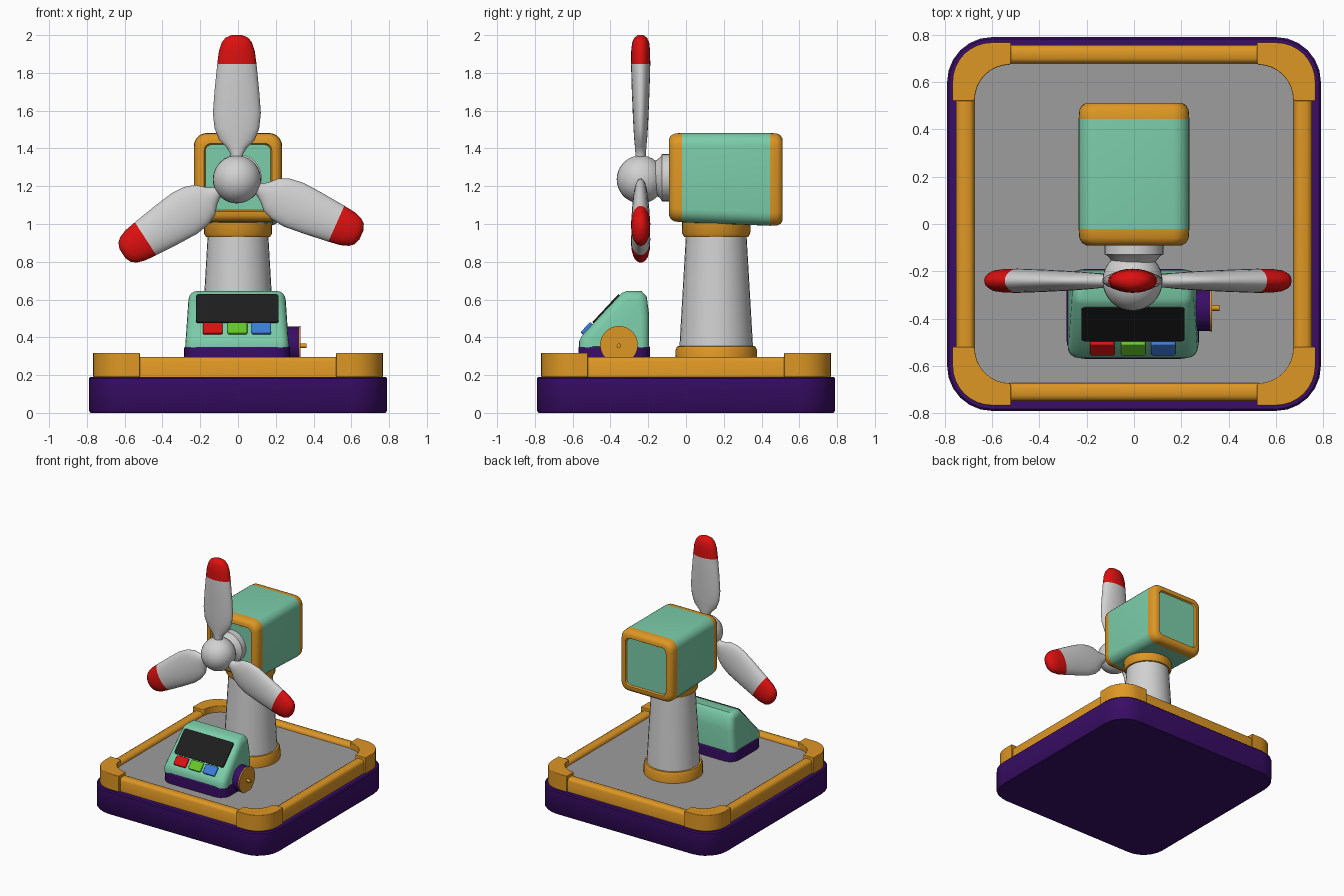
import bpy, bmesh
from math import sin, cos, pi, radians, atan2, hypot
from mathutils import Matrix, Vector

if "Cube" in bpy.data.objects:
    bpy.data.objects.remove(bpy.data.objects["Cube"])


def material(name, r, g, b):
    m = bpy.data.materials.new(name)
    m.use_nodes = True
    m.diffuse_color = (r, g, b, 1)
    node = next(n for n in m.node_tree.nodes if n.type == 'BSDF_PRINCIPLED')
    node.inputs["Base Color"].default_value = (r, g, b, 1)
    return m


purple = material("purple", .04, .004, .13)
gold = material("gold", .73, .31, .018)
mint = material("mint", .2, .61, .4)
white = material("off white", .64, .64, .64)
grey = material("floor grey", .34, .34, .34)
red = material("red", .72, .005, .005)
green = material("green", .13, .58, .02)
blue = material("blue", .045, .2, .7)
black = material("black", .013, .013, .013)


def finish(name, bm, mats, bevel=0, angle=40):
    bmesh.ops.recalc_face_normals(bm, faces=bm.faces)
    me = bpy.data.meshes.new(name)
    bm.to_mesh(me)
    bm.free()
    ob = bpy.data.objects.new(name, me)
    bpy.context.collection.objects.link(ob)
    for m in mats:
        me.materials.append(m)
    if bevel:
        mod = ob.modifiers.new("Bevel", 'BEVEL')
        mod.width, mod.segments = bevel, 3
        mod.limit_method, mod.angle_limit = 'ANGLE', radians(35)
    bpy.ops.object.select_all(action='DESELECT')
    ob.select_set(True)
    bpy.context.view_layer.objects.active = ob
    bpy.ops.object.shade_smooth_by_angle(angle=radians(angle))
    return ob


def rrect(hx, hy, r, n=6):
    """Outline of a rounded rectangle."""
    pts = []
    for k, (sx, sy) in enumerate([(1, 1), (-1, 1), (-1, -1), (1, -1)]):
        for i in range(n + 1):
            a = (k + i / n) * pi / 2
            pts.append((sx * (hx - r) + r * cos(a), sy * (hy - r) + r * sin(a)))
    return pts


def circle(r, n=32):
    return [(r * cos(2 * pi * i / n), r * sin(2 * pi * i / n)) for i in range(n)]


def loft(name, rings, mats, bands=None, caps=(0, 0), closed=False, bevel=0, angle=40):
    """Skin a run of matching rings; bands gives a material per step."""
    bm = bmesh.new()
    loops = [[bm.verts.new(p) for p in ring] for ring in rings]
    n = len(loops[0])
    for k in range(len(loops) - (not closed)):
        a, b = loops[k], loops[(k + 1) % len(loops)]
        for i in range(n):
            j = (i + 1) % n
            f = bm.faces.new((a[i], a[j], b[j], b[i]))
            f.material_index = bands[k] if bands else 0
    if not closed:
        for loop, idx in ((loops[0], caps[0]), (loops[-1], caps[1])):
            bm.faces.new(loop).material_index = idx
    return finish(name, bm, mats, bevel, angle)


def flat(outline, z, x=0, y=0):
    return [(px + x, py + y, z) for px, py in outline]


def prism(name, outline, z0, z1, mat, x=0, y=0, bevel=0):
    return loft(name, [flat(outline, z0, x, y), flat(outline, z1, x, y)], [mat], bevel=bevel)


# Base tray, rim and floor
loft("base_tray", [flat(rrect(.78, .78, .18), 0), flat(rrect(.79, .79, .19), .012),
                   flat(rrect(.79, .79, .19), .182), flat(rrect(.782, .782, .182), .19)], [purple])
prism("tray_floor", rrect(.7, .7, .1), .18, .268, grey)
rim = [(.752, .19), (.752, .275), (.745, .29), (.73, .297), (.695, .297), (.682, .29), (.675, .275), (.675, .19)]
loft("tray_rim", [flat(rrect(h, h, h - .58), z, 0, .004) for h, z in rim], [gold], closed=True)

# Rim corner caps: convex outside, scooped inside
arc = [i * pi / 16 for i in range(9)]
corner = [(.6 + .167 * cos(a), .6 + .167 * sin(a)) for a in arc] + [(.52, .767), (.52, .68)]
corner += [(.525 + .148 * cos(a), .525 + .148 * sin(a)) for a in reversed(arc)] + [(.68, .52), (.767, .52)]
for sx, sx_name in ((1, "left"), (-1, "right")):
    for sy, sy_name in ((1, "back"), (-1, "front")):
        prism(f"rim_corner_{sy_name}_{sx_name}", [(sx * x, sy * y) for x, y in corner],
              .19, .318, gold, bevel=.02)

# Tower
ty = .16
loft("tower", [flat(circle(r), z, 0, ty) for r, z in ((.197, .3), (.193, .38), (.178, .64), (.16, .95))], [white])
loft("tower_foot", [flat(circle(r), z, 0, ty) for r, z in
                    ((.217, .26), (.215, .335), (.207, .352), (.18, .356))], [gold])
loft("tower_neck", [flat(circle(r), z, 0, ty) for r, z in
                    ((.15, .928), (.17, .932), (.18, .95), (.182, 1.03))], [gold])

# Turbine head: rounded box with gold end frames around recessed panels
steps = [(.012, .062), (.0, .055), (.0, .032), (.01, .014), (.03, .003), (.068, 0)]
stations = [(-.09 + d, i) for d, i in steps] + [(.512 - d, i) for d, i in reversed(steps)]
rings = []
for y, inset in stations:
    low = 1.012 - .04 * (y + .09)
    hx, hz = .234 - inset, (1.482 - low) / 2 - inset
    zc = (1.482 + low) / 2
    rings.append([(px, y, zc + pz) for px, pz in rrect(hx, hz, max(.07 - inset * .6, .03))])
loft("turbine_head", rings, [mint, gold], [1] * 5 + [0] + [1] * 5)


# Shaft, hub and blades
HUB = Vector((-.006, -.24, 1.236))
loft("shaft_plate", [[(x, y, 1.245 + z) for x, z in circle(r)] for r, y in
                     ((.06, -.2), (.11, -.135), (.125, -.128), (.125, -.07))], [white])
bm = bmesh.new()
bmesh.ops.create_uvsphere(bm, u_segments=32, v_segments=18, radius=.127)
bmesh.ops.translate(bm, verts=bm.verts, vec=HUB)
finish("hub", bm, [white])

blade = [(.08, .035, .03), (.135, .033, .028), (.17, .055, .03), (.21, .095, .034), (.27, .118, .038),
         (.35, .127, .042), (.47, .118, .047), (.61, .104, .051), (.68, .095, .05),
         (.725, .08, .045), (.75, .06, .034), (.764, .028, .015)]
for name, turn, scale in (("top", 0, 1), ("left", 114, .945), ("right", -123, .945)):
    M = Matrix.Translation(HUB) @ Matrix.Rotation(radians(turn), 4, 'Y')
    rings = []
    for d, w, t in blade:
        rings.append([M @ Vector((w * x, t * y, d * scale)) for x, y in circle(1, 24)])
    loft("blade_" + name, rings, [white, red], [0] * 7 + [1] * 4, (0, 1), angle=60)

# Control console
cx = -.005
prism("console_foot", rrect(.28, .19, .08), .26, .352, purple, cx, -.38, .01)
top, low = (-.34, .635), (-.505, .458)
profile = [(-.195, .345), (-.195, .52), (-.208, .615), (-.235, .645), (-.315, .645), top, low,
           (-.55, .41), (-.566, .38), (-.566, .345)]
bm = bmesh.new()
sides = [[bm.verts.new((cx + s * .275, y, z)) for y, z in profile] for s in (-1, 1)]
caps = [bm.faces.new(s) for s in sides]
for i in range(len(profile)):
    j = (i + 1) % len(profile)
    bm.faces.new((sides[0][i], sides[0][j], sides[1][j], sides[1][i]))
bmesh.ops.recalc_face_normals(bm, faces=bm.faces)
edges = [e for f in caps for e in f.edges if max(v.co.z for v in e.verts) > .35]
bmesh.ops.bevel(bm, geom=edges, offset=.045, segments=4, profile=.5, affect='EDGES', clamp_overlap=True)
for v in bm.verts:
    v.co.x = cx + (v.co.x - cx) * (1 - .25 * (v.co.z - .345))
finish("console_body", bm, [mint])

# Sloped console fittings: local y runs up the slope
dy, dz = top[0] - low[0], top[1] - low[1]
slope = atan2(dz, dy)
length = hypot(dy, dz)


def fitting(name, x, along, hx, hy, height, mat, r, bevel=0):
    ob = prism(name, rrect(hx, hy, r), -.01, height, mat, bevel=bevel)
    f = along / length
    ob.matrix_world = Matrix.Translation((x, low[0] + dy * f, low[1] + dz * f)) @ Matrix.Rotation(slope, 4, 'X')


fitting("screen", -.004, .124, .218, .101, .009, black, .015)
for name, x, mat in (("red", -.134, red), ("green", -.003, green), ("blue", .124, blue)):
    fitting(f"button_{name}", x, -.022, .052, .037, .018, mat, .01, .006)

# Side crank wheel
def disc(name, r, x0, x1, mat, z=.36):
    loft(name, [[(x, -.355 + a, z + b) for a, b in circle(r)] for x in (x0, x1)], [mat])


disc("wheel_drum", .098, .24, .322, purple)
disc("wheel_face", .1, .322, .33, gold)
disc("wheel_knob", .012, .325, .362, gold, .355)
